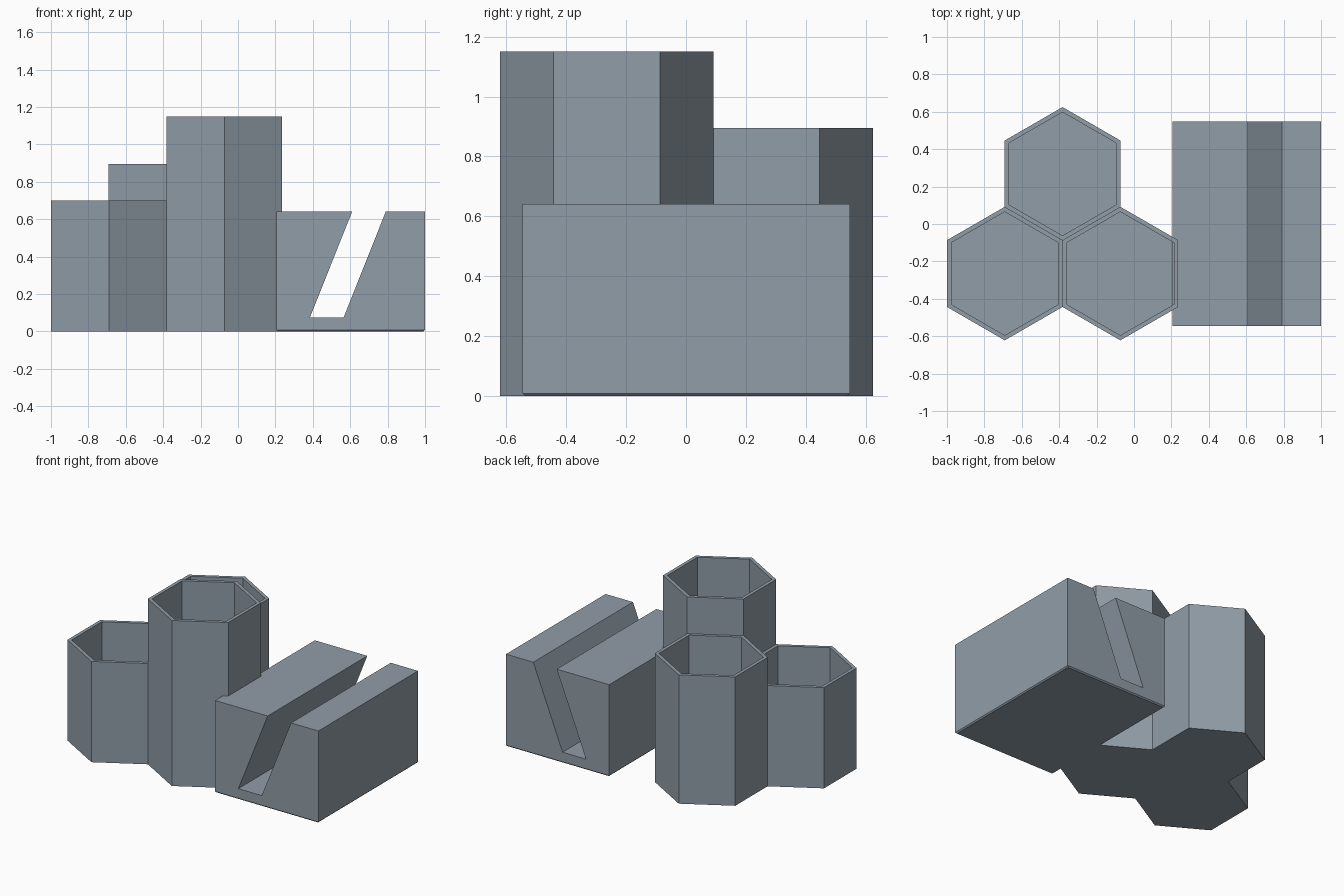
import bpy, bmesh, math

if "Cube" in bpy.data.objects:
    bpy.data.objects.remove(bpy.data.objects["Cube"], do_unlink=True)

# One slate grey for every part
slate = bpy.data.materials.new("slate_grey")
slate.use_nodes = True
colour = (0.285, 0.34, 0.39, 1)
slate.diffuse_color = colour
slate.node_tree.nodes["Principled BSDF"].inputs["Base Color"].default_value = colour


def finish(name, bm):
    bmesh.ops.recalc_face_normals(bm, faces=bm.faces)
    mesh = bpy.data.meshes.new(name)
    bm.to_mesh(mesh)
    bm.free()
    mesh.materials.append(slate)
    obj = bpy.data.objects.new(name, mesh)
    bpy.context.collection.objects.link(obj)
    return obj


# Open hexagonal cup: outer wall, narrow rim, inner wall and floor
def hex_cup(name, x, y, height, radius=0.357, inner=0.33, floor=0.03):
    bm = bmesh.new()
    rings = []
    for r, z in ((radius, 0), (radius, height), (inner, height), (inner, floor)):
        angles = [math.radians(30 + 60 * i) for i in range(6)]
        rings.append([bm.verts.new((x + r * math.cos(a), y + r * math.sin(a), z))
                      for a in angles])
    for low, high in zip(rings, rings[1:]):
        for i in range(6):
            j = (i + 1) % 6
            bm.faces.new((low[i], low[j], high[j], high[i]))
    bm.faces.new(rings[0])
    bm.faces.new(rings[-1])
    return finish(name, bm)


hex_cup("short_cup", -0.691, -0.265, 0.70)
hex_cup("tall_cup", -0.073, -0.265, 1.15)
hex_cup("middle_cup", -0.382, 0.268, 0.895)

# Stand block: side profile with a slanted slot, extruded from front to back
profile = [(0.207, 0), (1, 0), (1, 0.64), (0.79, 0.64), (0.565, 0.075),
           (0.385, 0.075), (0.61, 0.64), (0.207, 0.64)]
bm = bmesh.new()
face = bm.faces.new([bm.verts.new((x, -0.546, z)) for x, z in profile])
extruded = bmesh.ops.extrude_face_region(bm, geom=[face])["geom"]
bmesh.ops.translate(bm, vec=(0, 1.094, 0),
                    verts=[v for v in extruded if isinstance(v, bmesh.types.BMVert)])
# Small chamfer around the base
base_edges = [e for e in bm.edges if all(v.co.z < 0.001 for v in e.verts)]
bmesh.ops.bevel(bm, geom=base_edges, offset=0.008, segments=1, affect='EDGES')
finish("slotted_stand", bm)
